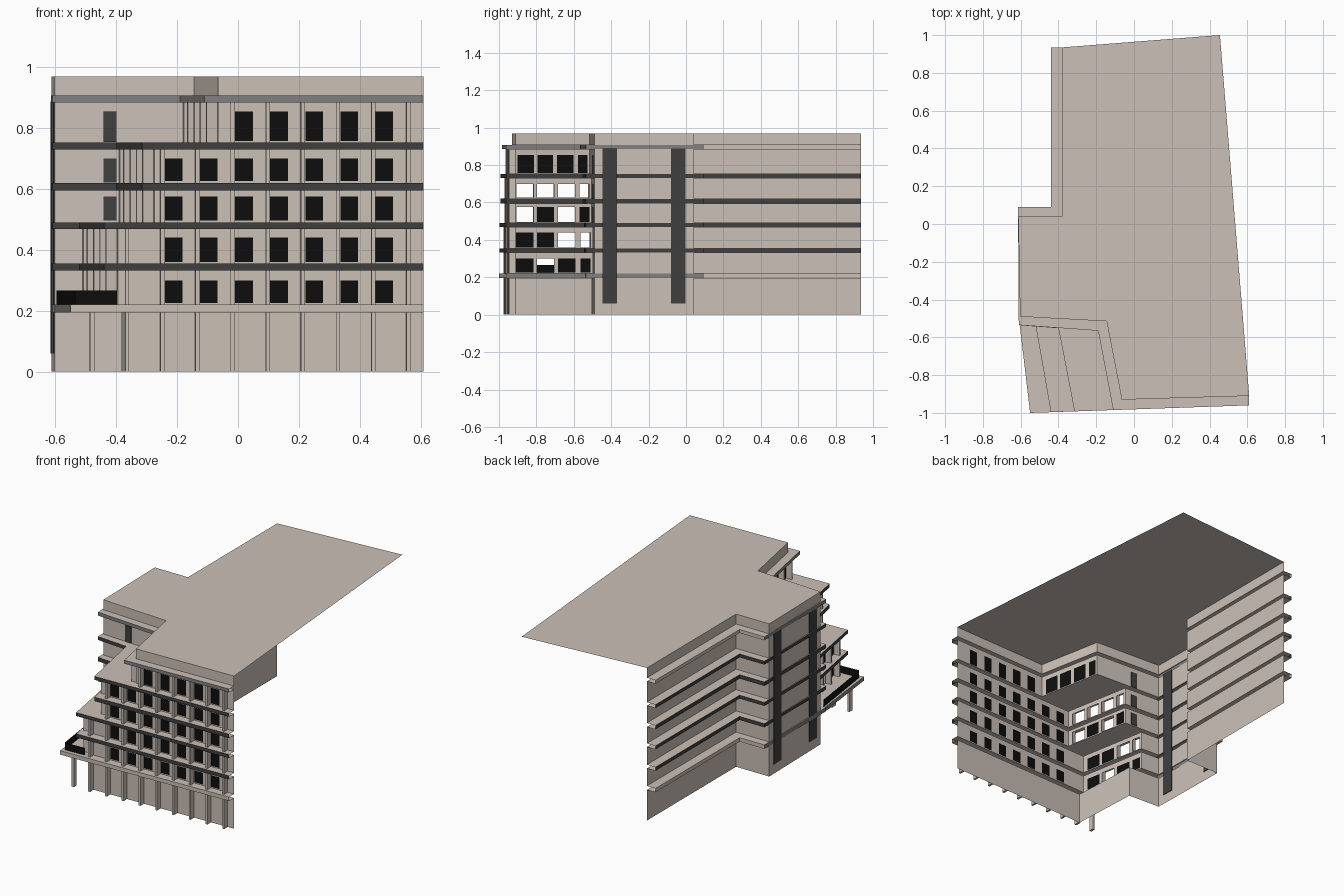
import bpy, bmesh
from mathutils import Vector

if "Cube" in bpy.data.objects:
    bpy.data.objects.remove(bpy.data.objects["Cube"])


def material(name, r, g, b):
    m = bpy.data.materials.new(name)
    m.diffuse_color = (r, g, b, 1)
    m.use_nodes = True
    m.node_tree.nodes["Principled BSDF"].inputs["Base Color"].default_value = m.diffuse_color
    return m


MATS = [material("beige_render", 0.60, 0.53, 0.475),
        material("dark_grey", 0.05, 0.05, 0.05),
        material("black_glass", 0.004, 0.004, 0.004),
        material("mid_grey", 0.22, 0.22, 0.22)]
BEIGE, DARK, BLACK, GREY = range(4)


def finish(bm, name):
    bmesh.ops.remove_doubles(bm, verts=bm.verts, dist=0.0002)
    me = bpy.data.meshes.new(name)
    bm.to_mesh(me)
    bm.free()
    for m in MATS:
        me.materials.append(m)
    ob = bpy.data.objects.new(name, me)
    bpy.context.collection.objects.link(ob)
    return ob


def face(bm, pts, mat=BEIGE):
    f = bm.faces.new([bm.verts.new(p) for p in pts])
    f.material_index = mat


def quad(bm, p0, p1, z0, q0, q1, z1, mat=BEIGE):
    """Strip from edge p0-p1 at z0 to edge q0-q1 at z1."""
    face(bm, [(*p0, z0), (*q0, z1), (*q1, z1), (*p1, z0)], mat)


def panel(bm, p0, p1, z0, z1, wz0, wz1, windows):
    """Wall with windows (u0, u1, glazed); unglazed ones stay open."""
    p0, p1 = Vector(p0), Vector(p1)
    cuts = [0.0]
    kinds = []
    for u0, u1, glazed in windows:
        cuts += [u0, u1]
        kinds += [None, glazed]
    cuts.append(1.0)
    kinds.append(None)
    for (a, b), kind in zip(zip(cuts, cuts[1:]), kinds):
        pa, pb = p0.lerp(p1, a), p0.lerp(p1, b)
        for j, (za, zb) in enumerate(((z0, wz0), (wz0, wz1), (wz1, z1))):
            hole = j == 1 and kind is not None
            if hole and not kind:
                continue
            quad(bm, pa, pb, za, pa, pb, zb, BLACK if hole else BEIGE)


def post(bm, p, d, width, depth, z0, z1, back=0.0, mat=BEIGE):
    """Upright box at p on a wall running along d (outside is to the left of d reversed)."""
    p, t = Vector(p), Vector(d).normalized()
    n = Vector((-t.y, t.x)) * -1
    c = [p - t * width / 2 - n * back, p + t * width / 2 - n * back,
         p + t * width / 2 + n * depth, p - t * width / 2 + n * depth]
    lo = [(*v, z0) for v in c]
    hi = [(*v, z1) for v in c]
    face(bm, hi, mat)
    face(bm, lo[::-1], mat)
    for i in range(4):
        j = (i + 1) % 4
        face(bm, [lo[i], lo[j], hi[j], hi[i]], mat)


# Plan outlines: right end of the front, round the west side, to the back
def wall_path(b, c):
    return [(0.61, -0.91), b, c, (-0.603, -0.49), (-0.613, 0.04), (-0.38, 0.04), (-0.38, 0.935)]


def ledge_path(b, c):
    return [(0.61, -0.96), b, c, (-0.61, -0.535), (-0.614, 0.09), (-0.44, 0.09), (-0.44, 0.935)]


W0 = wall_path((-0.365, -0.939), (-0.385, -0.502))
W1 = wall_path((-0.395, -0.94), (-0.475, -0.497))
W2 = wall_path((-0.275, -0.936), (-0.355, -0.504))
W3 = wall_path((-0.065, -0.93), (-0.145, -0.515))
L0 = ledge_path((-0.55, -1.0), (-0.605, -0.536))
L1 = ledge_path((-0.44, -0.996), (-0.52, -0.543))
L2 = ledge_path((-0.315, -0.992), (-0.40, -0.552))
L3 = ledge_path((-0.11, -0.985), (-0.19, -0.565))

# (wall, z0, z1, window z0, window z1, glazing of the side windows)
FLOORS = [(W0, 0.0, 0.195, None, None, None),
          (W1, 0.22, 0.332, 0.226, 0.30, (1, 0, 1, 1)),
          (W1, 0.355, 0.468, 0.360, 0.44, (1, 1, 0, 0)),
          (W2, 0.49, 0.595, 0.496, 0.575, (0, 1, 0, 1)),
          (W2, 0.62, 0.73, 0.626, 0.70, (0, 0, 0, 0)),
          (W3, 0.752, 0.885, 0.757, 0.855, (1, 1, 1, 1)),
          (W3, 0.907, 0.97, None, None, None)]
LEDGES = [(L0, BEIGE), (L1, DARK), (L1, DARK), (L2, DARK), (L2, DARK), (L3, GREY)]
SIDE_U = [(0.07, 0.28), (0.325, 0.53), (0.58, 0.79), (0.85, 0.975)]
SIDE_POSTS = [0.045, 0.303, 0.555, 0.82, 0.985]

# Walls with windows, floor by floor
walls, cols = bmesh.new(), bmesh.new()
for path, z0, z1, wz0, wz1, glazing in FLOORS:
    for s in range(6):
        p0, p1 = path[s], path[s + 1]
        if wz0 and s == 0:
            span = p0[0] - p1[0]
            xs = [-0.211 + 0.1153 * i for i in range(6, -1, -1)]
            wins = [((p0[0] - x - 0.029) / span, (p0[0] - x + 0.029) / span, True)
                    for x in xs if x - 0.04 > p1[0]]
            panel(walls, p0, p1, z0, z1, wz0, wz1, wins)
        elif wz0 and s == 1:
            panel(walls, p0, p1, z0, z1, wz0, wz1,
                  [(a, b, g) for (a, b), g in zip(SIDE_U, glazing)])
        else:
            quad(walls, p0, p1, z0, p0, p1, z1)
    if z0 > 0.9:
        continue
    # Front fins, and side fins above the ground floor
    a, b, c = (Vector(v) for v in path[:3])
    for i in range(9):
        x = -0.365 + 0.1155 * i
        if x > b.x + 0.02 or z0 == 0:
            post(cols, a.lerp(b, (a.x - x) / (a.x - b.x)), a - b, 0.013, 0.036, z0, z1)
    if wz0:
        for u in SIDE_POSTS:
            post(cols, b.lerp(c, u), b - c, 0.013, 0.036, z0, z1)
finish(walls, "walls")
finish(cols, "wall_fins")

# Hollow ledges and terraces between the floors
ledges = bmesh.new()
for i, (path, mat) in enumerate(LEDGES):
    low, high = FLOORS[i], FLOORS[i + 1]
    z0, z1 = low[2], high[1]
    for s in range(6):
        m = mat
        if i == 0 and s in (1, 2, 3):
            m = GREY
        if i == 5 and s > 3:
            m = BEIGE
        quad(ledges, low[0][s], low[0][s + 1], z0, path[s], path[s + 1], z0)
        quad(ledges, path[s], path[s + 1], z0, path[s], path[s + 1], z1, m)
        quad(ledges, path[s], path[s + 1], z1, high[0][s], high[0][s + 1], z1)
bmesh.ops.dissolve_degenerate(ledges, dist=0.0001, edges=ledges.edges)
finish(ledges, "ledges")

# Flat roof
roof = bmesh.new()
face(roof, [(*p, 0.97) for p in [(0.455, 1.0)] + W3[::-1]])
finish(roof, "roof")

# Tall strip windows on the west wall
strips = bmesh.new()
for y in (-0.408, -0.042):
    x = -0.6122 - 0.0172 * (y - 0.04)
    post(strips, (x, y), (0.0172, -1), 0.076, 0.004, 0.06, 0.888, 0.004, DARK)
finish(strips, "strip_windows")

# Terrace doors on the set-back wall
doors = bmesh.new()
for z0, z1 in ((0.496, 0.575), (0.622, 0.70), (0.754, 0.855)):
    post(doors, (-0.42, -0.5), (1, -0.054), 0.042, 0.005, z0, z1, 0.003, DARK)
finish(doors, "terrace_doors")

# Thin black railing on the lowest terrace
rail = bmesh.new()
pts = [(-0.397, -0.968), (-0.535, -0.975), (-0.596, -0.53)]
for p, q in zip(pts, pts[1:]):
    quad(rail, p, q, 0.22, p, q, 0.266, BLACK)
finish(rail, "terrace_railing")

# Free-standing pillar under the terrace corner
pillar = bmesh.new()
post(pillar, (-0.48, -0.945), (1, 0.03), 0.015, 0.03, 0.0, 0.195)
finish(pillar, "terrace_pillar")
